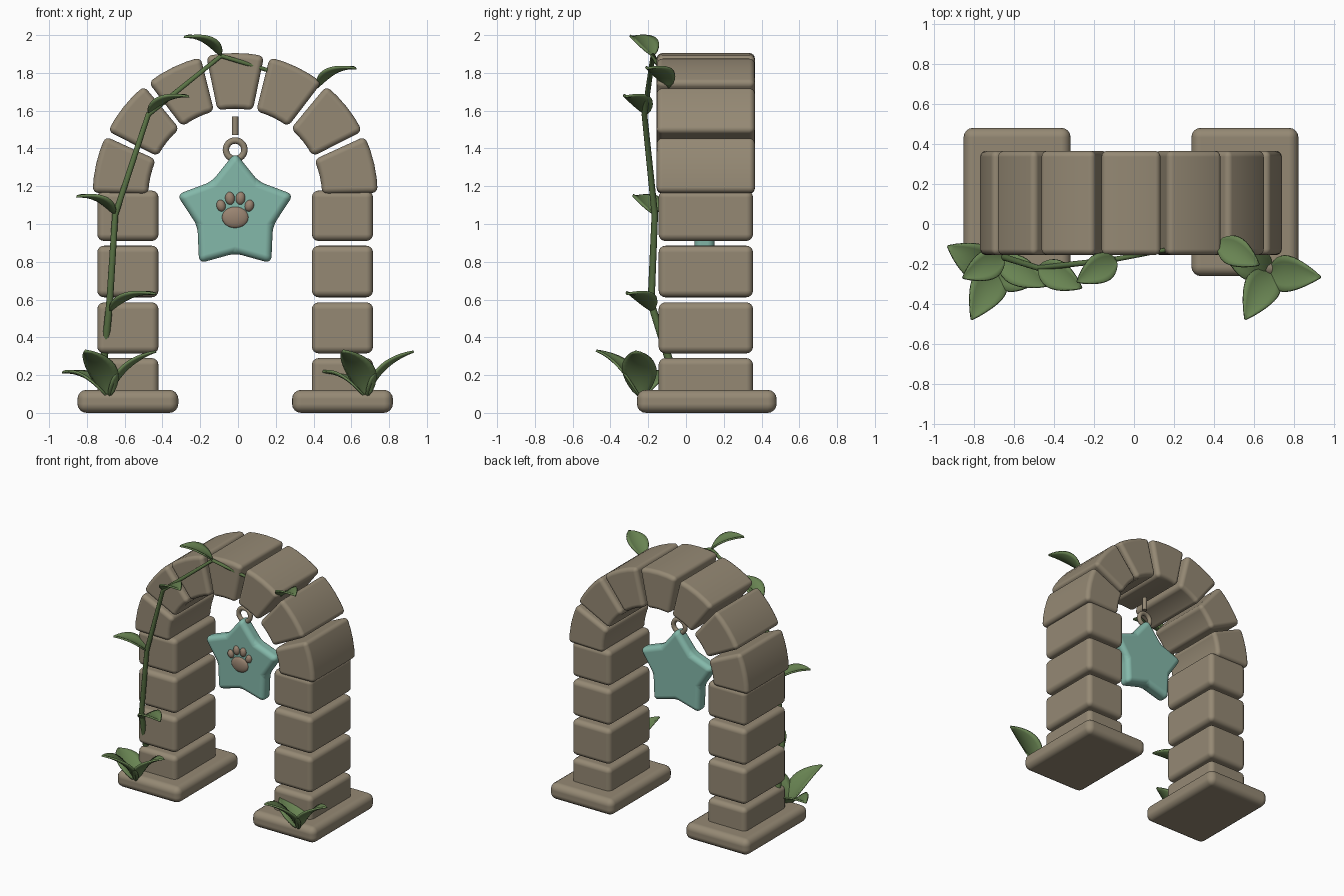
import bpy, bmesh, math
from mathutils import Vector

cube = bpy.data.objects.get("Cube")
if cube:
    bpy.data.objects.remove(cube, do_unlink=True)

CX, CY = -0.015, 0.105      # arch axis
SPRING = 1.15               # height where the arch begins


def material(name, rgb):
    m = bpy.data.materials.new(name)
    m.use_nodes = True
    color = (*rgb, 1)
    m.diffuse_color = color
    bsdf = m.node_tree.nodes["Principled BSDF"]
    bsdf.inputs["Base Color"].default_value = color
    bsdf.inputs["Roughness"].default_value = 0.8
    return m


STONE = material("warm stone", (0.30, 0.25, 0.175))
TEAL = material("soft teal", (0.23, 0.48, 0.40))
PAW = material("paw brown", (0.32, 0.23, 0.165))
LEAF = material("leaf green", (0.14, 0.23, 0.085))
VINE = material("vine green", (0.10, 0.17, 0.058))


def add_object(name, data, mat):
    obj = bpy.data.objects.new(name, data)
    bpy.context.collection.objects.link(obj)
    data.materials.append(mat)
    return obj


def smooth(obj):
    for p in obj.data.polygons:
        p.use_smooth = True


def prism(name, outline, y0, y1, mat, bevel, segments=4):
    """Extrude an x-z outline along y and round its edges."""
    bm = bmesh.new()
    face = bm.faces.new([bm.verts.new((x, y0, z)) for x, z in outline])
    ext = bmesh.ops.extrude_face_region(bm, geom=[face])
    moved = [g for g in ext["geom"] if isinstance(g, bmesh.types.BMVert)]
    bmesh.ops.translate(bm, verts=moved, vec=(0, y1 - y0, 0))
    bmesh.ops.recalc_face_normals(bm, faces=bm.faces)
    me = bpy.data.meshes.new(name)
    bm.to_mesh(me)
    bm.free()
    obj = add_object(name, me, mat)
    smooth(obj)
    mod = obj.modifiers.new("rounded edges", "BEVEL")
    mod.width = bevel
    mod.segments = segments
    mod.limit_method = "ANGLE"
    mod.angle_limit = math.radians(30)
    mod.harden_normals = True
    return obj


def block(name, x, half_w, y0, y1, z0, z1, bevel):
    outline = [(x - half_w, z0), (x + half_w, z0), (x + half_w, z1), (x - half_w, z1)]
    return prism(name, outline, y0, y1, STONE, bevel)


# Pillars: base slab plus four stacked stones on each side
for side, sx in (("left", 1), ("right", -1)):
    x = CX + sx * 0.568
    block(f"{side}_base_slab", x, 0.267, -0.26, 0.48, 0, 0.122, 0.048)
    for i, (z0, z1) in enumerate([(0.05, 0.29), (0.315, 0.585), (0.612, 0.885), (0.91, 1.177)]):
        block(f"{side}_pillar_stone_{i + 1}", x, 0.162, CY - 0.25, CY + 0.25, z0, z1, 0.036)

# Arch: seven wedge stones
R_OUT, R_IN, COUNT = 0.755, 0.46, 7
for i in range(COUNT):
    mid = math.pi * (i + 0.5) / COUNT
    half = math.radians(11.7)
    steps = [mid - half + 2 * half * k / 4 for k in range(5)]
    ring = [(R_OUT, a) for a in steps] + [(R_IN, a) for a in reversed(steps)]
    outline = [(CX + r * math.cos(a), SPRING + r * math.sin(a)) for r, a in ring]
    prism(f"arch_stone_{i + 1}", outline, CY - 0.26, CY + 0.26, STONE, 0.03)

# Hanging star
STAR_Z = 1.055
outline = []
for k in range(10):
    a = math.pi / 2 + k * math.pi / 5
    r = 0.21 if k % 2 else 0.325
    outline.append((CX + r * math.cos(a), STAR_Z + r * math.sin(a)))
prism("star", outline, 0.045, 0.15, TEAL, 0.036, 5)

# Ring and hook above the star
bpy.ops.mesh.primitive_torus_add(major_radius=0.049, minor_radius=0.017, major_segments=32,
                                 minor_segments=12, location=(CX, 0.1, 1.393),
                                 rotation=(math.pi / 2, 0, 0))
hanger = bpy.context.object
hanger.name = "star_ring"
hanger.data.materials.append(STONE)
smooth(hanger)
bpy.ops.mesh.primitive_cylinder_add(vertices=16, radius=0.017, depth=0.1, location=(CX, 0.1, 1.52))
hook = bpy.context.object
hook.name = "hook_pin"
hook.data.materials.append(STONE)
bpy.ops.object.shade_smooth_by_angle()


# Paw relief on the star
def pad(name, dx, z, rx, rz, tilt=0):
    bpy.ops.mesh.primitive_uv_sphere_add(segments=24, ring_count=12, location=(CX + dx, 0.045, z),
                                         rotation=(0, tilt, 0))
    obj = bpy.context.object
    obj.name = name
    obj.scale = (rx, 0.022, rz)
    obj.data.materials.append(PAW)
    smooth(obj)


pad("paw_main_pad", 0, 1.035, 0.07, 0.056)
for side, s in (("left", 1), ("right", -1)):
    pad(f"{side}_outer_toe", s * 0.075, 1.097, 0.024, 0.031, s * 0.25)
    pad(f"{side}_inner_toe", s * 0.028, 1.136, 0.025, 0.034, s * 0.1)

# Climbing vine
path = [(-0.71, -0.09, 0.28), (-0.68, -0.185, 0.58), (-0.65, -0.165, 1.05), (-0.475, -0.22, 1.58),
        (-0.09, -0.175, 1.89), (0.155, -0.13, 1.815)]
curve = bpy.data.curves.new("vine_stem", "CURVE")
curve.dimensions = "3D"
curve.bevel_depth = 0.02
curve.bevel_resolution = 3
curve.use_fill_caps = True
spline = curve.splines.new("POLY")
spline.points.add(len(path) - 1)
for i, (pt, co) in enumerate(zip(spline.points, path)):
    pt.co = (*co, 1)
    pt.radius = 1.05 - 0.1 * i
spline.use_smooth = True
add_object("vine_stem", curve, VINE)


# Leaves: arched, slightly cupped blades
def leaf(name, base, tip, width, arch):
    base, tip = Vector(base), Vector(tip)
    along = tip - base
    across = Vector((-along.y, along.x, 0)).normalized()
    lift = across.cross(along).normalized()
    if lift.z < 0:
        lift.negate()
    rows, cols = 12, 6
    bm = bmesh.new()
    grid = []
    for i in range(rows + 1):
        t = i / rows
        half = 0.5 * width * max(0.03, math.sin(math.pi * t ** 0.85) ** 0.8)
        center = base + along * t + lift * arch * 4 * t * (1 - t)
        row = []
        for j in range(cols + 1):
            s = 2 * j / cols - 1
            row.append(bm.verts.new(center + across * half * s + lift * 0.25 * half * s * s))
        grid.append(row)
    for a, b in zip(grid, grid[1:]):
        for j in range(cols):
            bm.faces.new((a[j], a[j + 1], b[j + 1], b[j]))
    bmesh.ops.recalc_face_normals(bm, faces=bm.faces)
    me = bpy.data.meshes.new(name)
    bm.to_mesh(me)
    bm.free()
    obj = add_object(name, me, LEAF)
    smooth(obj)
    mod = obj.modifiers.new("thickness", "SOLIDIFY")
    mod.thickness = 0.012
    mod.offset = 0


vine_leaves = [
    ((-0.68, -0.18, 0.54), (-0.435, -0.31, 0.63)),
    ((-0.65, -0.165, 1.05), (-0.855, -0.27, 1.145)),
    ((-0.475, -0.21, 1.58), (-0.26, -0.32, 1.675)),
    ((-0.09, -0.175, 1.89), (-0.285, -0.29, 1.99)),
    ((0.42, -0.09, 1.725), (0.625, -0.205, 1.825)),
]
for i, (base, tip) in enumerate(vine_leaves):
    leaf(f"vine_leaf_{i + 1}", base, tip, 0.145, 0.03)

# Leaf tufts at the foot of both pillars
tuft = [(0.25, -0.025, 0.245), (-0.125, -0.235, 0.25), (-0.245, 0.13, 0.135)]
for side, x in (("left", 0.68), ("right", -0.685)):
    base = Vector((x, -0.24, 0.08))
    for i, offset in enumerate(tuft):
        leaf(f"{side}_tuft_leaf_{i + 1}", base, base + Vector(offset), 0.18, 0.04)
